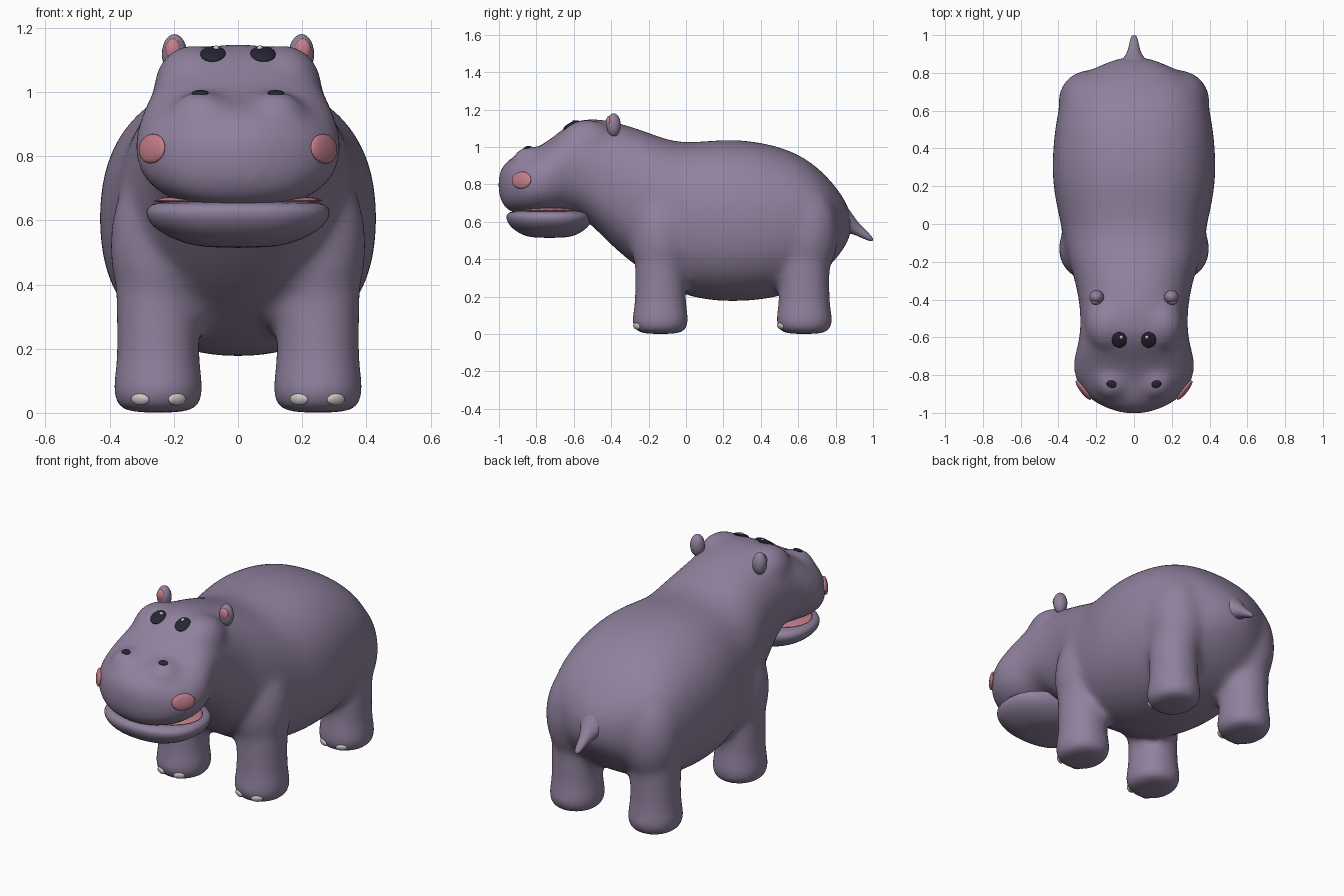
import bpy, math
from mathutils import Vector

if "Cube" in bpy.data.objects:
    bpy.data.objects.remove(bpy.data.objects["Cube"], do_unlink=True)


def material(name, rgb):
    m = bpy.data.materials.new(name)
    m.use_nodes = True
    m.diffuse_color = (*rgb, 1)
    for node in m.node_tree.nodes:
        if node.type == 'BSDF_PRINCIPLED':
            node.inputs["Base Color"].default_value = (*rgb, 1)
    return m


SKIN = material("mauve skin", (0.28, 0.22, 0.34))
PINK = material("soft pink", (0.56, 0.21, 0.26))
DARK = material("dark navy", (0.02, 0.018, 0.035))
WHITE = material("off white", (0.6, 0.58, 0.56))


def activate(ob):
    bpy.ops.object.select_all(action='DESELECT')
    ob.select_set(True)
    bpy.context.view_layer.objects.active = ob


def apply_modifier(ob, kind, **settings):
    activate(ob)
    mod = ob.modifiers.new(kind.title(), kind)
    for key, value in settings.items():
        setattr(mod, key, value)
    bpy.ops.object.modifier_apply(modifier=mod.name)


def smooth(ob):
    activate(ob)
    bpy.ops.object.shade_smooth()


def skin_rings(name, rings, mat):
    """Bridge equal rings of points into a closed, subdivided tube."""
    n = len(rings[0])
    faces = [list(range(n))[::-1], [(len(rings) - 1) * n + k for k in range(n)]]
    for r in range(len(rings) - 1):
        for k in range(n):
            j = (k + 1) % n
            faces.append([r * n + k, r * n + j, (r + 1) * n + j, (r + 1) * n + k])
    mesh = bpy.data.meshes.new(name)
    mesh.from_pydata([p for ring in rings for p in ring], [], faces)
    ob = bpy.data.objects.new(name, mesh)
    bpy.context.collection.objects.link(ob)
    mesh.materials.append(mat)
    activate(ob)
    bpy.ops.object.mode_set(mode='EDIT')
    bpy.ops.mesh.select_all(action='SELECT')
    bpy.ops.mesh.normals_make_consistent(inside=False)
    bpy.ops.object.mode_set(mode='OBJECT')
    apply_modifier(ob, 'SUBSURF', levels=2)
    smooth(ob)
    return ob


def unit_ring(power, n=24):
    pts = []
    for k in range(n):
        c, s = math.cos(math.tau * k / n), math.sin(math.tau * k / n)
        pts.append((math.copysign(abs(c) ** (2 / power), c),
                    math.copysign(abs(s) ** (2 / power), s)))
    return pts


def loft_y(name, sections, mat, power):
    """Sections along y: y, bottom, top, half width."""
    return skin_rings(name, [[(w * u, y, (lo + hi) / 2 + (hi - lo) / 2 * v)
                              for u, v in unit_ring(power)]
                             for y, lo, hi, w in sections], mat)


def loft_z(name, cx, cy, sections, mat, power):
    """Sections along z: z, x radius, y radius."""
    return skin_rings(name, [[(cx + rx * u, cy + ry * v, z)
                              for u, v in unit_ring(power)]
                             for z, rx, ry in sections], mat)


def ellipsoid(name, centre, radii, mat, rotation=None):
    bpy.ops.mesh.primitive_uv_sphere_add(segments=24, ring_count=14, location=centre)
    ob = bpy.context.object
    ob.name = name
    ob.scale = radii
    if rotation:
        ob.rotation_mode = 'QUATERNION'
        ob.rotation_quaternion = rotation
    ob.data.materials.append(mat)
    smooth(ob)
    return ob


SIDES = (("left", 1), ("right", -1))

# Trunk from snout to rump
body = loft_y("body", [
    (-1.005, .75, .85, .05), (-.985, .695, .895, .12), (-.95, .655, .935, .205),
    (-.9, .638, .962, .265), (-.82, .63, .985, .32), (-.72, .632, 1.045, .328),
    (-.63, .64, 1.125, .295), (-.54, .62, 1.158, .285), (-.42, .49, 1.148, .29),
    (-.3, .385, 1.115, .315), (-.2, .315, 1.08, .35), (-.1, .25, 1.042, .375),
    (0, .2, 1.025, .39), (.15, .173, 1.04, .426), (.3, .17, 1.045, .44),
    (.5, .19, 1.01, .425), (.65, .26, .94, .395), (.75, .34, .85, .345),
    (.82, .42, .765, .225), (.865, .49, .69, .12), (.885, .54, .63, .05)], SKIN, 2.3)
parts = [body]

# Legs, hips, shoulders, brows and nostril mounds, fused into the trunk
LEG = [(0, .095, .105), (.012, .128, .135), (.06, .146, .157), (.1, .14, .15),
       (.18, .126, .135), (.4, .136, .138), (.6, .125, .13), (.68, .08, .08)]
for side, s in SIDES:
    parts.append(loft_z("front leg", s * .249, -.137, LEG, SKIN, 2.1))
    parts.append(loft_z("hind leg", s * .249, .632, LEG, SKIN, 2.1))
    for centre, radii in (((.24, -.13, .52), (.16, .17, .28)),
                          ((.24, .645, .54), (.162, .17, .27)),
                          ((.17, -.1, .35), (.11, .13, .11)),
                          ((.17, .6, .35), (.11, .13, .11)),
                          ((.14, -.53, 1.02), (.122, .15, .128)),
                          ((.115, -.83, .92), (.1, .1, .086))):
        parts.append(ellipsoid("bulge", (s * centre[0], *centre[1:]), radii, SKIN))
bpy.ops.object.select_all(action='DESELECT')
for p in parts:
    p.select_set(True)
bpy.context.view_layer.objects.active = body
bpy.ops.object.join()
apply_modifier(body, 'REMESH', mode='VOXEL', voxel_size=0.015)
apply_modifier(body, 'SMOOTH', factor=0.5, iterations=32)
smooth(body)

# Lower jaw, mouth lining and tail
loft_z("lower_jaw", 0, -.73, [
    (.514, .09, .08), (.527, .17, .145), (.568, .26, .208), (.615, .293, .236),
    (.647, .285, .23), (.662, .24, .19)], SKIN, 2.3)
ellipsoid("mouth_lining", (0, -.735, .662), (.262, .178, .02), PINK)
loft_y("tail", [
    (.82, .53, .74, .11), (.88, .54, .655, .052), (.925, .52, .59, .03),
    (.97, .5, .548, .023), (.993, .495, .522, .015), (1.0, .5, .512, .006)], SKIN, 2)


def stick(name, origin, direction, radii, mat):
    """Place a flattened oval on the skin where a ray meets it."""
    hit, point, normal, _ = body.ray_cast(Vector(origin), Vector(direction))
    if hit:
        return ellipsoid(name, point, radii, mat, normal.to_track_quat('Z', 'Y'))


DOWN, BACK = (0, 0, -1), (0, 1, 0)
for side, s in SIDES:
    # Face
    stick(side + "_eye", (s * .078, -.614, 2), DOWN, (.04, .047, .013), DARK)
    stick(side + "_eye_glint", (s * .068, -.596, 2), DOWN, (.013, .013, .019), WHITE)
    stick(side + "_nostril", (s * .118, -.848, 2), DOWN, (.027, .02, .008), DARK)
    stick(side + "_cheek", (s * .268, -2, .823), BACK, (.064, .046, .016), PINK)
    # Ears
    ellipsoid(side + "_ear", (s * .198, -.387, 1.118), (.039, .038, .062), SKIN)
    ellipsoid(side + "_inner_ear", (s * .202, -.412, 1.132), (.025, .017, .034), PINK)
    # Toenails
    for leg, start in (("front", -2), ("hind", .3)):
        for toe, x in (("inner", .19), ("outer", .305)):
            stick(f"{side}_{leg}_{toe}_toenail", (s * x, start, .042), BACK,
                  (.031, .019, .012), WHITE)
